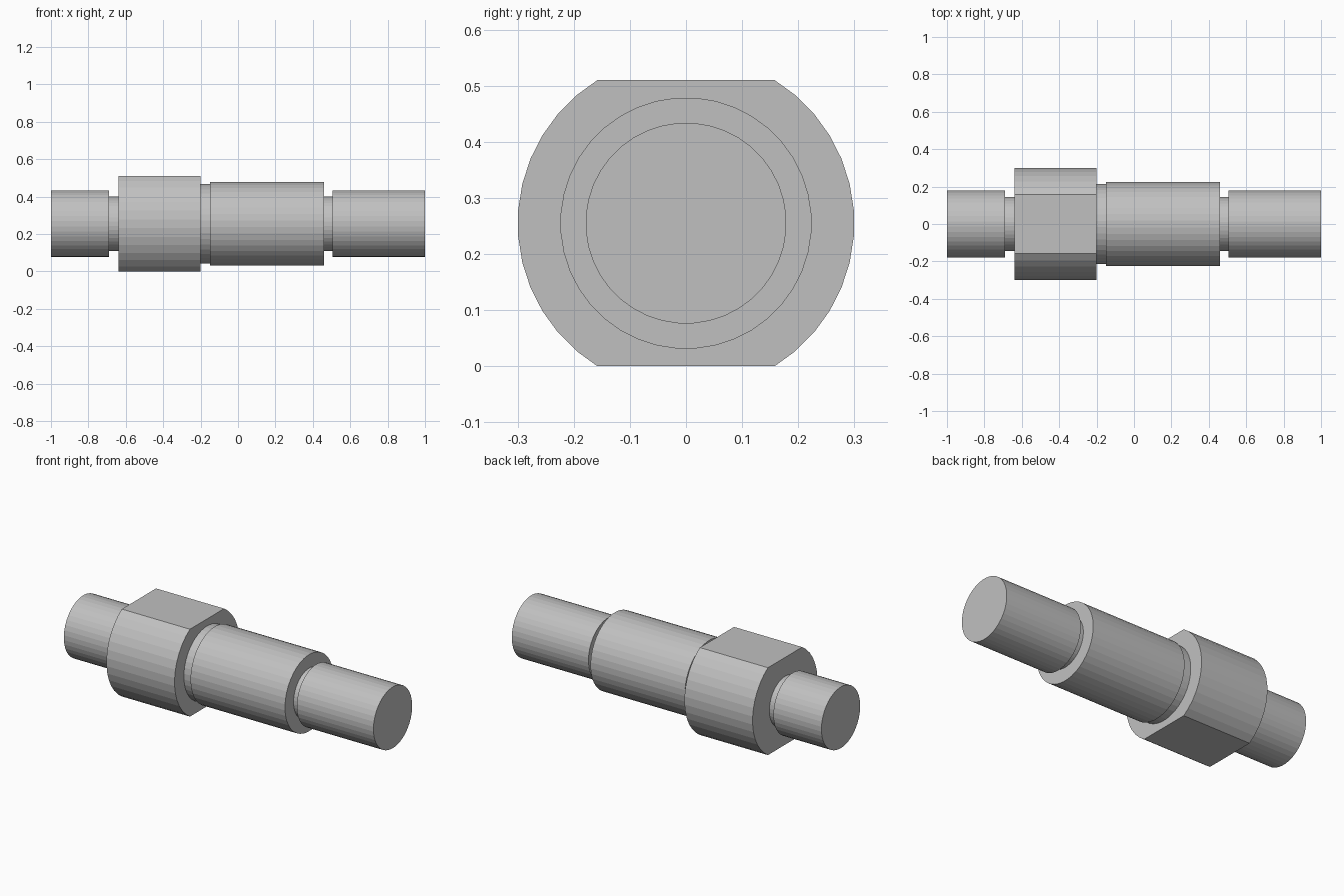
import bpy, bmesh
from math import radians
from mathutils import Matrix

cube = bpy.data.objects.get("Cube")
if cube:
    bpy.data.objects.remove(cube, do_unlink=True)

SIDES = 40
AXIS_Z = 0.255      # height of the shaft axis, also half the distance across the flats

# One plain steel colour
steel = bpy.data.materials.new("steel_grey")
steel.use_nodes = True
colour = (0.53, 0.53, 0.53, 1)
steel.diffuse_color = colour
steel.node_tree.nodes["Principled BSDF"].inputs["Base Color"].default_value = colour

# Steps of the shaft along x: start, end, radius
steps = [
    (-1.0, -0.69, 0.179),    # short end journal
    (-0.69, -0.64, 0.145),   # relief groove
    (-0.64, -0.2, 0.3),      # collar
    (-0.2, -0.15, 0.214),    # shallow undercut
    (-0.15, 0.46, 0.224),    # main body
    (0.46, 0.505, 0.145),    # relief groove
    (0.505, 1.0, 0.179),     # long end journal
]
profile = [(-1.0, 0)]
for start, end, radius in steps:
    profile += [(start, radius), (end, radius)]
profile.append((1.0, 0))

# Turn the profile around the x axis, half a facet off the horizontal
bm = bmesh.new()
verts = [bm.verts.new((x, r, 0)) for x, r in profile]
edges = [bm.edges.new(pair) for pair in zip(verts, verts[1:])]
bmesh.ops.spin(bm, geom=verts + edges, cent=(0, 0, 0), axis=(1, 0, 0),
               angle=radians(360), steps=SIDES, use_duplicate=False)
bmesh.ops.remove_doubles(bm, verts=bm.verts, dist=0.0001)
bmesh.ops.rotate(bm, verts=bm.verts, cent=(0, 0, 0),
                 matrix=Matrix.Rotation(radians(180 / SIDES), 3, 'X'))

# Mill the two wrench flats on the collar
for side in (1, -1):
    cut = bmesh.ops.bisect_plane(
        bm, geom=bm.verts[:] + bm.edges[:] + bm.faces[:],
        plane_co=(0, 0, side * AXIS_Z), plane_no=(0, 0, side), clear_outer=True)
    rim = [e for e in cut["geom_cut"] if isinstance(e, bmesh.types.BMEdge)]
    bmesh.ops.holes_fill(bm, edges=rim, sides=0)

bmesh.ops.recalc_face_normals(bm, faces=bm.faces)
bmesh.ops.translate(bm, verts=bm.verts, vec=(0, 0, AXIS_Z))

mesh = bpy.data.meshes.new("stepped_shaft")
bm.to_mesh(mesh)
bm.free()
mesh.materials.append(steel)
shaft = bpy.data.objects.new("stepped_shaft", mesh)
bpy.context.collection.objects.link(shaft)
